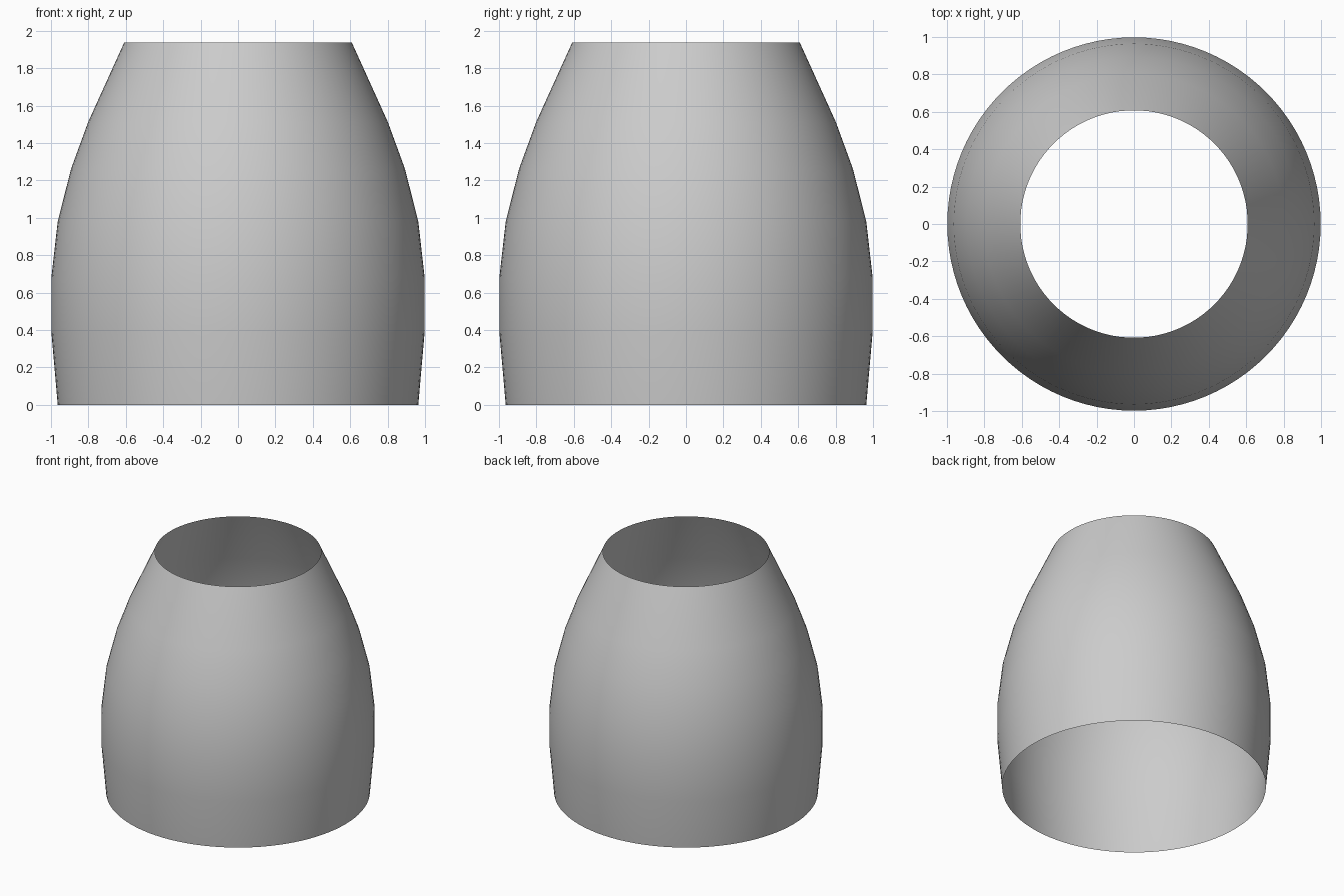
import bpy, bmesh, math

if "Cube" in bpy.data.objects:
    bpy.data.objects.remove(bpy.data.objects["Cube"])

# Profile of the open shell: (radius, height)
profile = [(0.964, 0.0), (0.998, 0.39), (0.998, 0.68), (0.964, 0.98),
           (0.893, 1.26), (0.802, 1.51), (0.608, 1.938)]
SEGMENTS = 96

# Revolve the profile into stacked rings
bm = bmesh.new()
rings = []
for r, z in profile:
    rings.append([bm.verts.new((r * math.cos(2 * math.pi * i / SEGMENTS),
                                r * math.sin(2 * math.pi * i / SEGMENTS), z))
                  for i in range(SEGMENTS)])
for low, high in zip(rings, rings[1:]):
    for i in range(SEGMENTS):
        j = (i + 1) % SEGMENTS
        bm.faces.new((low[i], low[j], high[j], high[i])).smooth = True

# Tapered shade, open at top and bottom
mesh = bpy.data.meshes.new("tapered_shade")
bm.to_mesh(mesh)
bm.free()
shade = bpy.data.objects.new("tapered_shade", mesh)
bpy.context.collection.objects.link(shade)
